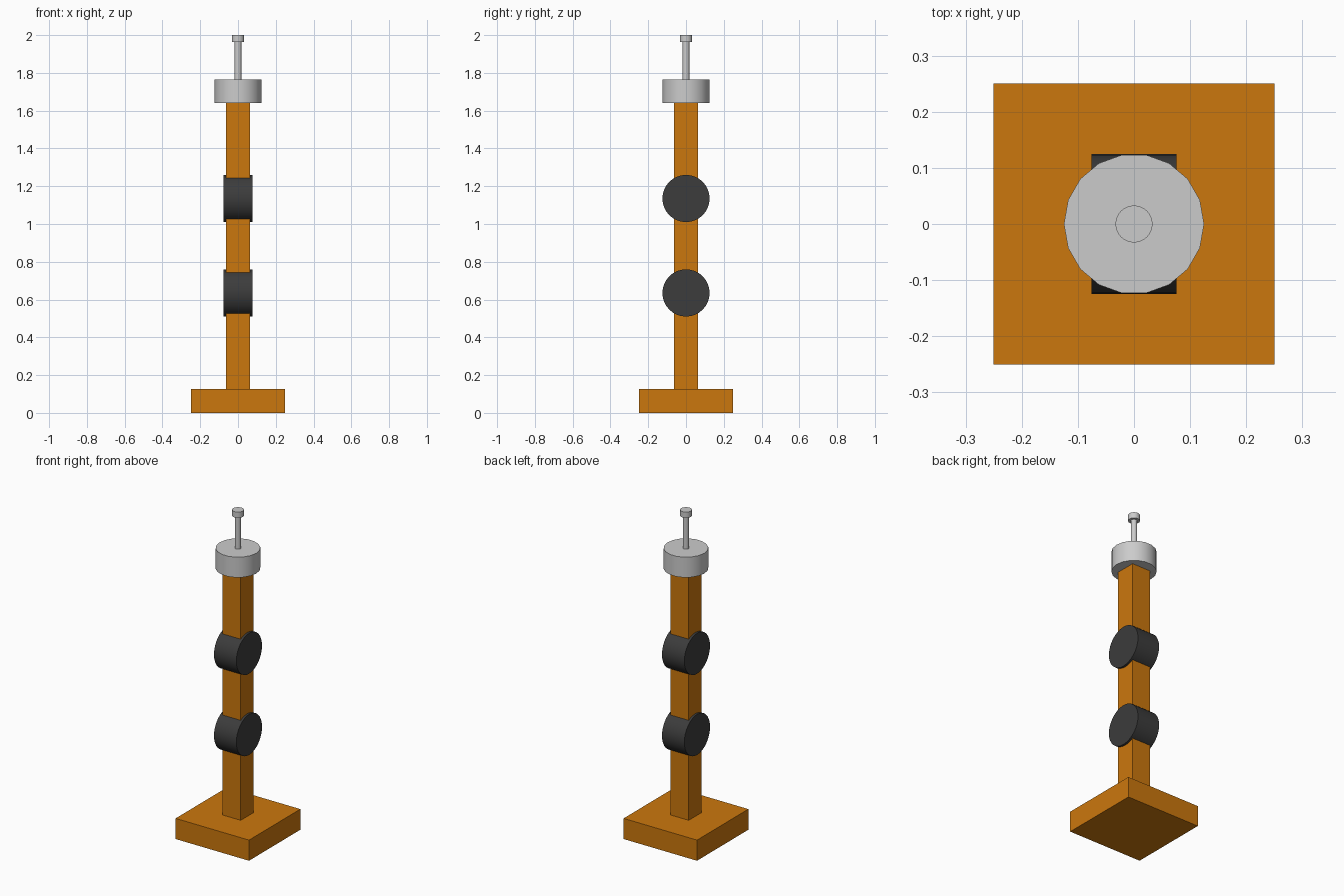
import bpy
import math

if "Cube" in bpy.data.objects:
    bpy.data.objects.remove(bpy.data.objects["Cube"])


def material(name, color):
    m = bpy.data.materials.new(name)
    m.diffuse_color = (*color, 1)
    m.use_nodes = True
    m.node_tree.nodes["Principled BSDF"].inputs["Base Color"].default_value = m.diffuse_color
    return m


ORANGE = material("orange", (0.60, 0.185, 0.004))
CHARCOAL = material("charcoal", (0.045, 0.045, 0.045))
SILVER = material("silver", (0.60, 0.60, 0.60))


def box(name, width, z0, z1, mat):
    bpy.ops.mesh.primitive_cube_add(size=1, location=(0, 0, (z0 + z1) / 2))
    ob = bpy.context.object
    ob.name = name
    ob.scale = (width, width, z1 - z0)
    bpy.ops.object.transform_apply(location=False, rotation=False, scale=True)
    ob.data.materials.append(mat)


def cylinder(name, sides, radius, depth, z, mat, rotation):
    bpy.ops.mesh.primitive_cylinder_add(vertices=sides, radius=radius, depth=depth,
                                        location=(0, 0, z), rotation=rotation)
    ob = bpy.context.object
    ob.name = name
    bpy.ops.object.shade_smooth_by_angle(angle=math.radians(40))
    ob.data.materials.append(mat)


UPRIGHT = (0, 0, math.pi / 2)
SIDEWAYS = (0, math.pi / 2, 0)

# Square foot and post
box("base", 0.5, 0, 0.127, ORANGE)
box("post", 0.125, 0.127, 1.64, ORANGE)

# Round joints through the post
for label, z in (("lower", 0.635), ("upper", 1.135)):
    cylinder(label + "_joint", 32, 0.125, 0.152, z, CHARCOAL, SIDEWAYS)

# Metal head with thin rod and knob
cylinder("head", 18, 0.125, 0.125, 1.7025, SILVER, UPRIGHT)
cylinder("rod", 32, 0.018, 0.2, 1.8645, SILVER, UPRIGHT)
cylinder("knob", 32, 0.033, 0.036, 1.982, SILVER, UPRIGHT)
